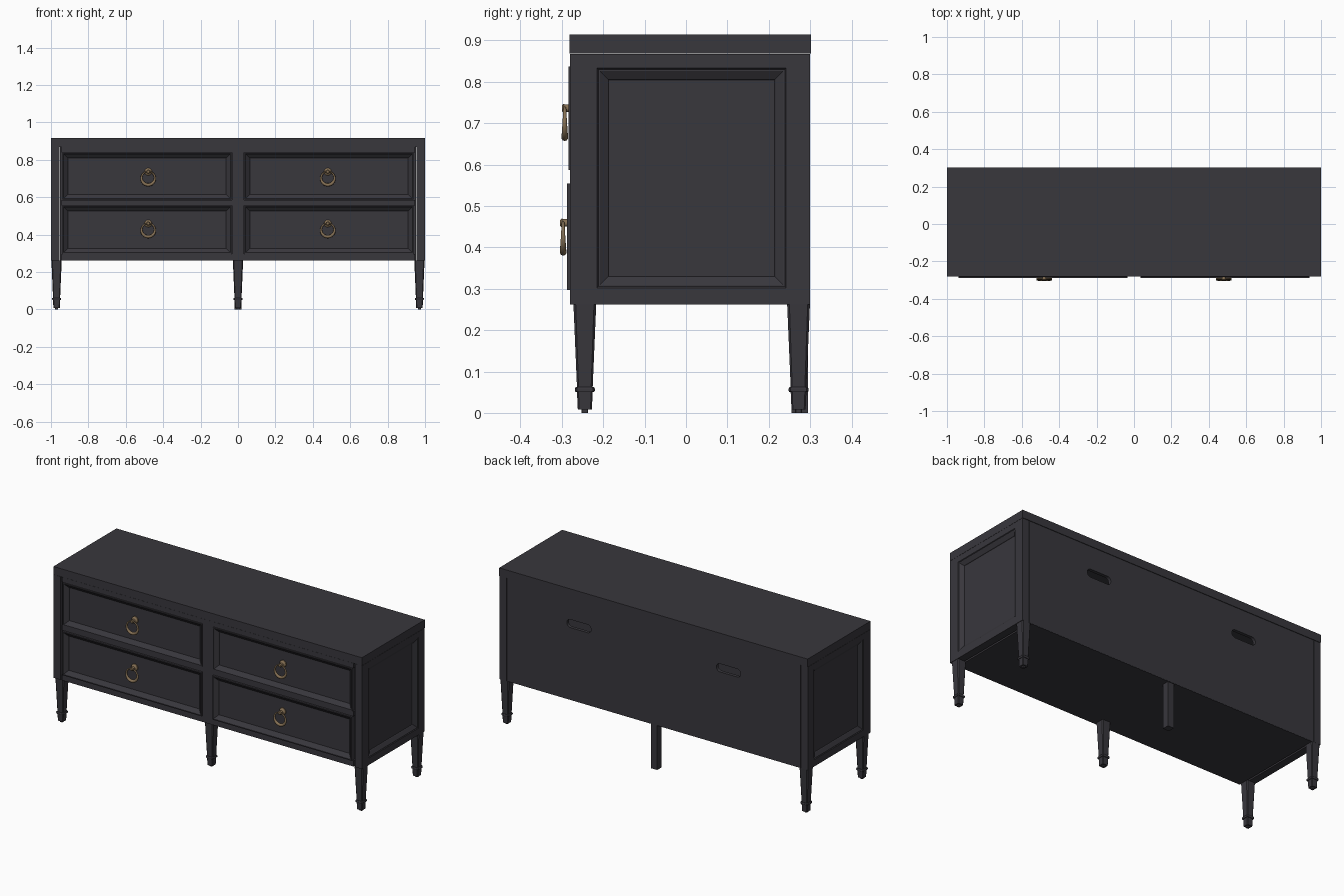
import bpy, bmesh, math
from mathutils import Matrix, Vector

if "Cube" in bpy.data.objects:
    bpy.data.objects.remove(bpy.data.objects["Cube"])


def mat(name, rgb):
    m = bpy.data.materials.new(name)
    m.diffuse_color = (*rgb, 1)
    m.use_nodes = True
    m.node_tree.nodes["Principled BSDF"].inputs["Base Color"].default_value = m.diffuse_color
    return m


PAINT = mat("charcoal paint", (0.040, 0.038, 0.046))
BRASS = mat("aged brass", (0.24, 0.165, 0.09))


def finish(name, bm, material, smooth=False):
    bmesh.ops.recalc_face_normals(bm, faces=bm.faces)
    me = bpy.data.meshes.new(name)
    bm.to_mesh(me)
    bm.free()
    me.materials.append(material)
    ob = bpy.data.objects.new(name, me)
    bpy.context.collection.objects.link(ob)
    if smooth:
        for p in me.polygons:
            p.use_smooth = True
    return ob


def loft(name, sections, material=PAINT):
    """Skin a row of equal-length point loops and cap both ends."""
    bm = bmesh.new()
    loops = [[bm.verts.new(p) for p in s] for s in sections]
    n = len(loops[0])
    for a, b in zip(loops, loops[1:]):
        for i in range(n):
            j = (i + 1) % n
            bm.faces.new((a[i], a[j], b[j], b[i]))
    bm.faces.new(loops[0])
    bm.faces.new(loops[-1])
    return finish(name, bm, material)


def rect(u0, u1, v0, v1, m=0.0):
    return [(u0 + m, v0 + m), (u1 - m, v0 + m), (u1 - m, v1 - m), (u0 + m, v1 - m)]


def box(name, x0, x1, y0, y1, z0, z1):
    r = rect(x0, x1, y0, y1)
    return loft(name, [[(x, y, z) for x, y in r] for z in (z0, z1)])


# Carcass: top, bottom, face frame
box("top_slab", -1, 1, -0.281, 0.302, 0.868, 0.915)
box("bottom_board", -0.945, 0.945, -0.275, 0.298, 0.262, 0.28)
box("top_rail", -0.945, 0.945, -0.28, -0.24, 0.838, 0.867)
box("middle_rail", -0.945, 0.945, -0.28, -0.24, 0.556, 0.586)
box("bottom_rail", -0.945, 0.945, -0.28, -0.24, 0.262, 0.296)
box("centre_stile", -0.033, 0.033, -0.2805, -0.24, 0.2625, 0.8675)

# Side panels with a moulded recess
for s, side in ((-1, "left"), (1, "right")):
    full = rect(-0.28, 0.30, 0.262, 0.867)
    hole = (-0.215, 0.242, 0.302, 0.833)
    steps = [(0.955, full), (1.0, full), (1.0, rect(*hole)),
             (0.996, rect(*hole, 0.003)), (0.996, rect(*hole, 0.007)),
             (0.984, rect(*hole, 0.026)), (0.980, rect(*hole, 0.028))]
    loft(side + "_side_panel", [[(s * x, y, z) for y, z in r] for x, r in steps])

# Back panel with two rounded cable slots
back = box("back_panel", -0.953, 0.953, 0.28, 0.299, 0.2625, 0.8675)
for sx in (-0.485, 0.485):
    outline = []
    for k in range(24):
        a = 2 * math.pi * (k + 0.5) / 24
        cx = 0.055 if math.cos(a) > 0 else -0.055
        outline.append((sx + cx + 0.024 * math.cos(a), 0.71 + 0.024 * math.sin(a)))
    cutter = loft("slot_cutter", [[(x, y, z) for x, z in outline] for y in (0.25, 0.33)])
    cutter.hide_render = True
    mod = back.modifiers.new("slot", "BOOLEAN")
    mod.operation, mod.object, mod.solver = "DIFFERENCE", cutter, "EXACT"
    bpy.context.view_layer.objects.active = back
    bpy.ops.object.modifier_apply(modifier=mod.name)
    bpy.data.objects.remove(cutter)


def ring_pull(name, x, y, z):
    """Hanging ring, thicker at the bottom, on a round rosette with a knob."""
    bm = bmesh.new()
    N, M = 40, 10
    grid = []
    for i in range(N):
        a = 2 * math.pi * i / N
        t = 0.0062 - 0.0025 * math.sin(a)
        row = []
        for j in range(M):
            b = 2 * math.pi * j / M
            r = 0.042 - t + t * math.cos(b)
            row.append(bm.verts.new((x + r * math.cos(a), y + t * math.sin(b) * 0.95,
                                     z + r * math.sin(a))))
        grid.append(row)
    for i in range(N):
        for j in range(M):
            p, q = grid[i], grid[(i + 1) % N]
            k = (j + 1) % M
            bm.faces.new((p[j], q[j], q[k], p[k]))
    finish(name + "_ring", bm, BRASS, True)
    # rosette and knob as stacked round sections
    prof = [(0.028, 0.020), (0.022, 0.020), (0.018, 0.015), (0.014, 0.009),
            (0.002, 0.009), (-0.003, 0.011), (-0.007, 0.007)]
    loft(name + "_rosette", [[(x + r * math.cos(2 * math.pi * k / 24), y + d,
                               z + 0.037 + r * math.sin(2 * math.pi * k / 24))
                              for k in range(24)] for d, r in prof], BRASS)


# Drawer fronts with recessed fields, and their pulls
for row, z0, z1, yf in (("upper", 0.587, 0.837, -0.284), ("lower", 0.297, 0.554, -0.288)):
    for s, side in ((-1, "left"), (1, "right")):
        x0, x1 = sorted((s * 0.035, s * 0.938))
        steps = [(-0.24, 0), (yf, 0), (yf, 0.006), (yf + 0.003, 0.008),
                 (yf + 0.018, 0.026), (yf + 0.021, 0.028)]
        loft(f"{row}_{side}_drawer",
             [[(x, y, z) for x, z in rect(x0, x1, z0, z1, m)] for y, m in steps])
        ring_pull(f"{row}_{side}_pull", s * 0.48, yf - 0.009, 0.699 if row == "upper" else 0.422)


def leg(name, cx, cy):
    """Tapered square leg with eased corners, collar, foot and glide."""
    prof = [(0.262, 0.0275), (0.062, 0.019), (0.062, 0.022), (0.059, 0.024), (0.053, 0.024),
            (0.050, 0.022), (0.050, 0.019), (0.008, 0.017), (0.008, 0.008), (0, 0.008)]
    secs = []
    for z, h in prof:
        c = h * 0.8
        pts = [(h, -c), (h, c), (c, h), (-c, h), (-h, c), (-h, -c), (-c, -h), (c, -h)]
        secs.append([(cx + px, cy + py, z) for px, py in pts])
    return loft(name, secs)


for s, side in ((-1, "left"), (1, "right")):
    leg(f"front_{side}_leg", s * 0.97, -0.2445)
    leg(f"back_{side}_leg", s * 0.97, 0.272)
leg("front_centre_leg", 0, -0.2445)
box("back_centre_post", -0.02, 0.02, 0.255, 0.295, 0, 0.262)
